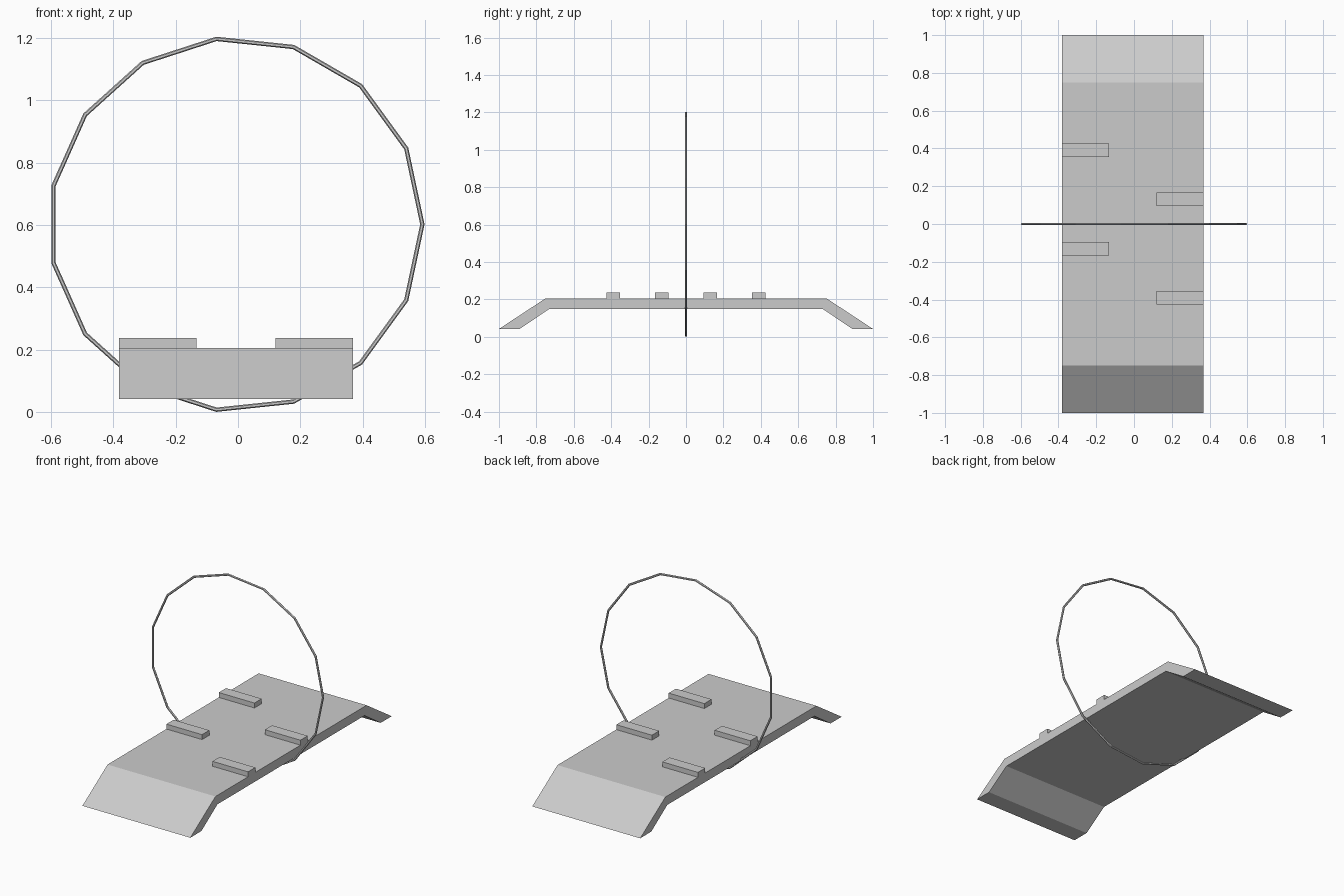
import bpy
import bmesh
import math

cube = bpy.data.objects.get("Cube")
if cube:
    bpy.data.objects.remove(cube, do_unlink=True)

CENTRE_X = -0.0066
WIDTH = 0.75
DECK_TOP = 0.206

# One plain grey for every part
grey = bpy.data.materials.new("plain_grey")
grey.use_nodes = True
colour = (0.6, 0.6, 0.6, 1)
grey.diffuse_color = colour
grey.node_tree.nodes["Principled BSDF"].inputs["Base Color"].default_value = colour


def extrude_profile(name, profile, x_min, x_max):
    """Extrude a closed (y, z) profile along x."""
    bm = bmesh.new()
    face = bm.faces.new([bm.verts.new((x_min, y, z)) for y, z in profile])
    result = bmesh.ops.extrude_face_region(bm, geom=[face])
    moved = [g for g in result["geom"] if isinstance(g, bmesh.types.BMVert)]
    bmesh.ops.translate(bm, verts=moved, vec=(x_max - x_min, 0, 0))
    bmesh.ops.recalc_face_normals(bm, faces=bm.faces)
    mesh = bpy.data.meshes.new(name)
    bm.to_mesh(mesh)
    bm.free()
    mesh.materials.append(grey)
    obj = bpy.data.objects.new(name, mesh)
    bpy.context.collection.objects.link(obj)


left_edge = CENTRE_X + WIDTH / 2
right_edge = CENTRE_X - WIDTH / 2

# Ramp deck: half profile mirrored front to back
half = [(0.75, DECK_TOP), (1.0, 0.042), (0.89, 0.042), (0.73, 0.149)]
profile = half + [(-y, z) for y, z in reversed(half)]
extrude_profile("ramp_deck", profile, right_edge, left_edge)

# Cross slats, staggered along alternating edges
SLAT = 0.248
for i, y in enumerate((-0.39, -0.13, 0.13, 0.39)):
    x = left_edge - SLAT if i % 2 == 0 else right_edge
    # Rectangular cross-section resting on the deck
    section = [(y - 0.036, DECK_TOP), (y + 0.036, DECK_TOP),
               (y + 0.036, 0.237), (y - 0.036, 0.237)]
    extrude_profile(f"slat_{i + 1}", section, x, x + SLAT)

# Thin upright hoop
bpy.ops.mesh.primitive_torus_add(
    major_segments=15, minor_segments=6, major_radius=0.598, minor_radius=0.007,
    location=(CENTRE_X, 0, 0.602), rotation=(math.radians(90), 0, 0))
hoop = bpy.context.object
hoop.name = "hoop"
hoop.data.materials.append(grey)
